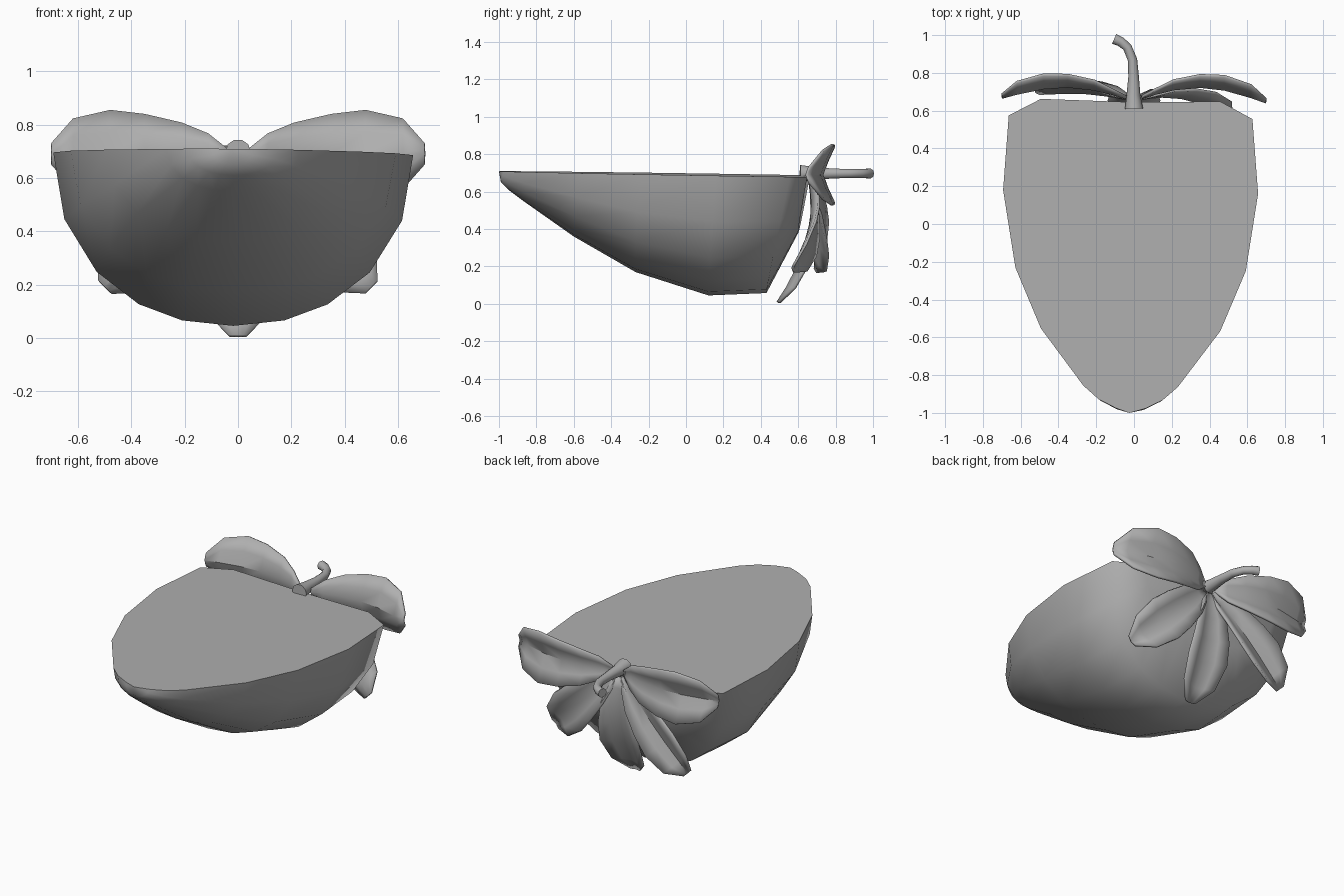
import bpy, bmesh, math
from mathutils import Vector

cube = bpy.data.objects.get("Cube")
if cube:
    bpy.data.objects.remove(cube)

grey = bpy.data.materials.new("plain_grey")
grey.use_nodes = True
GREY = (0.43, 0.43, 0.43, 1)
grey.diffuse_color = GREY
grey.node_tree.nodes["Principled BSDF"].inputs["Base Color"].default_value = GREY


def finish(bm, name, angle):
    bmesh.ops.recalc_face_normals(bm, faces=bm.faces)
    mesh = bpy.data.meshes.new(name)
    bm.to_mesh(mesh)
    bm.free()
    mesh.materials.append(grey)
    obj = bpy.data.objects.new(name, mesh)
    bpy.context.collection.objects.link(obj)
    bpy.ops.object.select_all(action="DESELECT")
    obj.select_set(True)
    bpy.context.view_layer.objects.active = obj
    bpy.ops.object.shade_smooth_by_angle(angle=math.radians(angle))
    return obj


def skin(bm, rows, closed=False):
    """Join neighbouring rows of vertices with quads."""
    for a, b in zip(rows, rows[1:]):
        n = len(a)
        for i in range(n if closed else n - 1):
            j = (i + 1) % n
            bm.faces.new((a[i], a[j], b[j], b[i]))


# Fruit half: half rings (half width, rim y, bottom y, bottom z) from tip to crown
RINGS = [(0.08, -0.975, -0.99, 0.65), (0.17, -0.93, -0.95, 0.61),
         (0.25, -0.86, -0.87, 0.55), (0.475, -0.56, -0.6, 0.36),
         (0.61, -0.24, -0.27, 0.17), (0.675, 0.17, 0.12, 0.045),
         (0.645, 0.565, 0.43, 0.058), (0.475, 0.655, 0.6, 0.38)]
QUARTER = [0, 21, 42, 60, 75]
ANGLES = QUARTER + [90] + [180 - a for a in reversed(QUARTER)]
FULLNESS = 0.93


def rim_z(x, y):
    return 0.693 - 0.016 * y - 0.008 * x


bm = bmesh.new()
rows = []
for w, y_rim, y_low, z_low in RINGS:
    row = []
    for degrees in ANGLES:
        c, s = math.cos(math.radians(degrees)), math.sin(math.radians(degrees))
        x = -0.018 - w * math.copysign(abs(c) ** FULLNESS, c)
        s = abs(s) ** FULLNESS
        y = y_rim + (y_low - y_rim) * s - 0.015 * x
        top = rim_z(x, y)
        row.append(bm.verts.new((x, y, top + (z_low - top) * s)))
    rows.append(row)
skin(bm, rows)
tip = bm.verts.new((-0.025, -1, rim_z(0, -1)))
crown = bm.verts.new((-0.01, 0.645, rim_z(0, 0.645)))
for end, row in ((tip, rows[0]), (crown, rows[-1])):
    for p, q in zip(row, row[1:]):
        bm.faces.new((end, p, q))
# Flat cut face
bm.faces.new([tip] + [r[0] for r in rows] + [crown] + [r[-1] for r in reversed(rows)])
finish(bm, "fruit_half", 66)

# Leaves: stations (distance from stem, half width, edge lift)
STATIONS = [(0.04, 0.02, 0.005), (0.11, 0.075, 0.02), (0.21, 0.115, 0.045),
            (0.35, 0.147, 0.06), (0.48, 0.162, 0.07), (0.62, 0.13, 0.06),
            (0.7, 0.04, 0.015)]


def leaf(name, angle, tip_y, arch, width=1.0, lift=1.0, length=1.0):
    """Folded leaf radiating from the stem, its middle rib arched back then falling to tip_y."""
    out = Vector((math.cos(angle), 0, math.sin(angle)))
    side = Vector((-math.sin(angle), 0, math.cos(angle)))
    bm = bmesh.new()
    rows = []
    for u, w, rise in STATIONS:
        t = u / 0.7
        rib = 0.655 + (tip_y - 0.655) * t ** 2 + arch * math.sin(math.pi * t)
        row = []
        for v in (-1, -0.5, 0, 0.5, 1):
            p = Vector((0, 0, 0.69)) + out * u * length + side * w * v * width
            p.y = rib + rise * lift * abs(v) ** 1.2
            row.append(bm.verts.new(p))
        rows.append(row)
    skin(bm, rows)
    obj = finish(bm, name, 40)
    solid = obj.modifiers.new("thickness", "SOLIDIFY")
    solid.thickness = 0.014
    solid.offset = 0


leaf("upper_left_leaf", 0, 0.645, 0.075)
leaf("upper_right_leaf", math.pi, 0.67, 0.07)
leaf("lower_left_leaf", math.radians(-45), 0.57, 0.035, 0.82, 0.7, 1.01)
leaf("lower_right_leaf", math.radians(-135), 0.69, 0.03, 0.82, 0.9, 1.01)
leaf("bottom_leaf", math.radians(-90), 0.49, 0.04, 0.85, 0.7, 0.975)

# Stem: tapered tube along a hooked path (x, y, radius)
PATH = [(0, 0.61, 0.048), (-0.003, 0.68, 0.037), (-0.002, 0.78, 0.028),
        (-0.008, 0.87, 0.025), (-0.035, 0.935, 0.024), (-0.07, 0.965, 0.026),
        (-0.105, 0.98, 0.028)]
bm = bmesh.new()
points = [Vector((x, y, 0.697)) for x, y, r in PATH]
rows = []
for i, (p, step) in enumerate(zip(points, PATH)):
    d = (points[min(i + 1, len(points) - 1)] - points[max(i - 1, 0)]).normalized()
    across = d.cross(Vector((0, 0, 1)))
    rows.append([bm.verts.new(p + step[2] * (across * math.cos(a) + Vector((0, 0, math.sin(a)))))
                 for a in (math.tau * k / 10 for k in range(10))])
skin(bm, rows, closed=True)
bm.faces.new(rows[0])
bm.faces.new(rows[-1])
finish(bm, "stem", 50)
